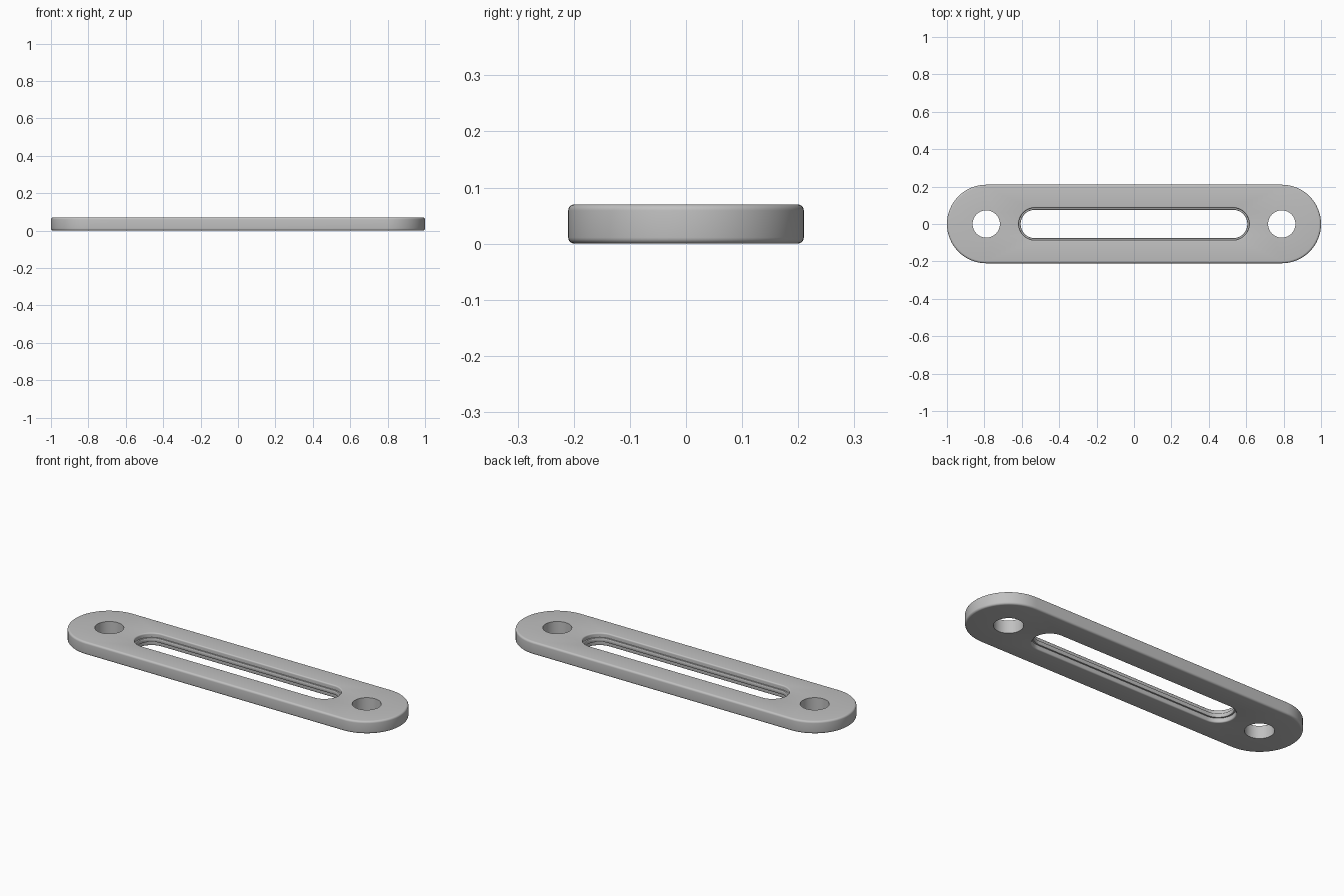
import bpy, bmesh, math

cube = bpy.data.objects.get("Cube")
if cube:
    bpy.data.objects.remove(cube, do_unlink=True)

HEIGHT = 0.07
SEGMENTS = 32   # per half circle


def stadium(centre, half, radius):
    """Rounded slot outline; half = 0 gives a circle."""
    points = []
    for side in (1, -1):
        for i in range(SEGMENTS + 1):
            if half == 0 and i == SEGMENTS:
                continue
            a = math.pi * (i / SEGMENTS - 0.5)
            points.append((centre + side * (half + radius * math.cos(a)),
                           side * radius * math.sin(a)))
    return points


def fillet(radius, size, inward, steps=5):
    """Upper half profile: wall to rounded rim, as (radius, z) pairs."""
    out = []
    for i in range(steps + 1):
        a = math.pi / 2 * i / steps
        out.append((radius + inward * size * (1 - math.cos(a)),
                    HEIGHT - size + size * math.sin(a)))
    return out


def mirrored(upper):
    """Complete a profile by reflecting it about mid height."""
    return [(r, HEIGHT - z) for r, z in reversed(upper)] + upper


def wall(bm, centre, half, profile):
    """Loft an outline through the profile; return its two rim edge loops."""
    rings = [[bm.verts.new((x, y, z)) for x, y in stadium(centre, half, r)]
             for r, z in profile]
    n = len(rings[0])
    for low, high in zip(rings, rings[1:]):
        for i in range(n):
            j = (i + 1) % n
            bm.faces.new((low[i], low[j], high[j], high[i]))
    return [[bm.edges.get((ring[i], ring[(i + 1) % n])) for i in range(n)]
            for ring in (rings[0], rings[-1])]


bm = bmesh.new()
bottom, top = [], []
ridge = [(0.076, 0.043), (0.078, 0.046), (0.086, 0.046)]
walls = [
    (0, 0.79, mirrored(fillet(0.21, 0.011, -1))),               # outer edge
    (0, 0.53, mirrored(ridge + fillet(0.086, 0.007, 1))),       # ridged slot
    (-0.79, 0, [(0.073, 0), (0.073, HEIGHT)]),                  # bolt holes
    (0.79, 0, [(0.073, 0), (0.073, HEIGHT)]),
]
for centre, half, profile in walls:
    low, high = wall(bm, centre, half, profile)
    bottom += low
    top += high

# Flat faces around the openings
for edges in (bottom, top):
    bmesh.ops.triangle_fill(bm, edges=edges, use_beauty=True)
bmesh.ops.recalc_face_normals(bm, faces=bm.faces)

mesh = bpy.data.meshes.new("slotted_plate")
bm.to_mesh(mesh)
bm.free()
plate = bpy.data.objects.new("slotted_plate", mesh)
bpy.context.collection.objects.link(plate)

# Grey metal
grey = (0.53, 0.53, 0.53, 1)
metal = bpy.data.materials.new("grey_metal")
metal.use_nodes = True
metal.diffuse_color = grey
metal.node_tree.nodes["Principled BSDF"].inputs["Base Color"].default_value = grey
mesh.materials.append(metal)

bpy.ops.object.select_all(action='DESELECT')
plate.select_set(True)
bpy.context.view_layer.objects.active = plate
bpy.ops.object.shade_smooth_by_angle(angle=math.radians(35))
